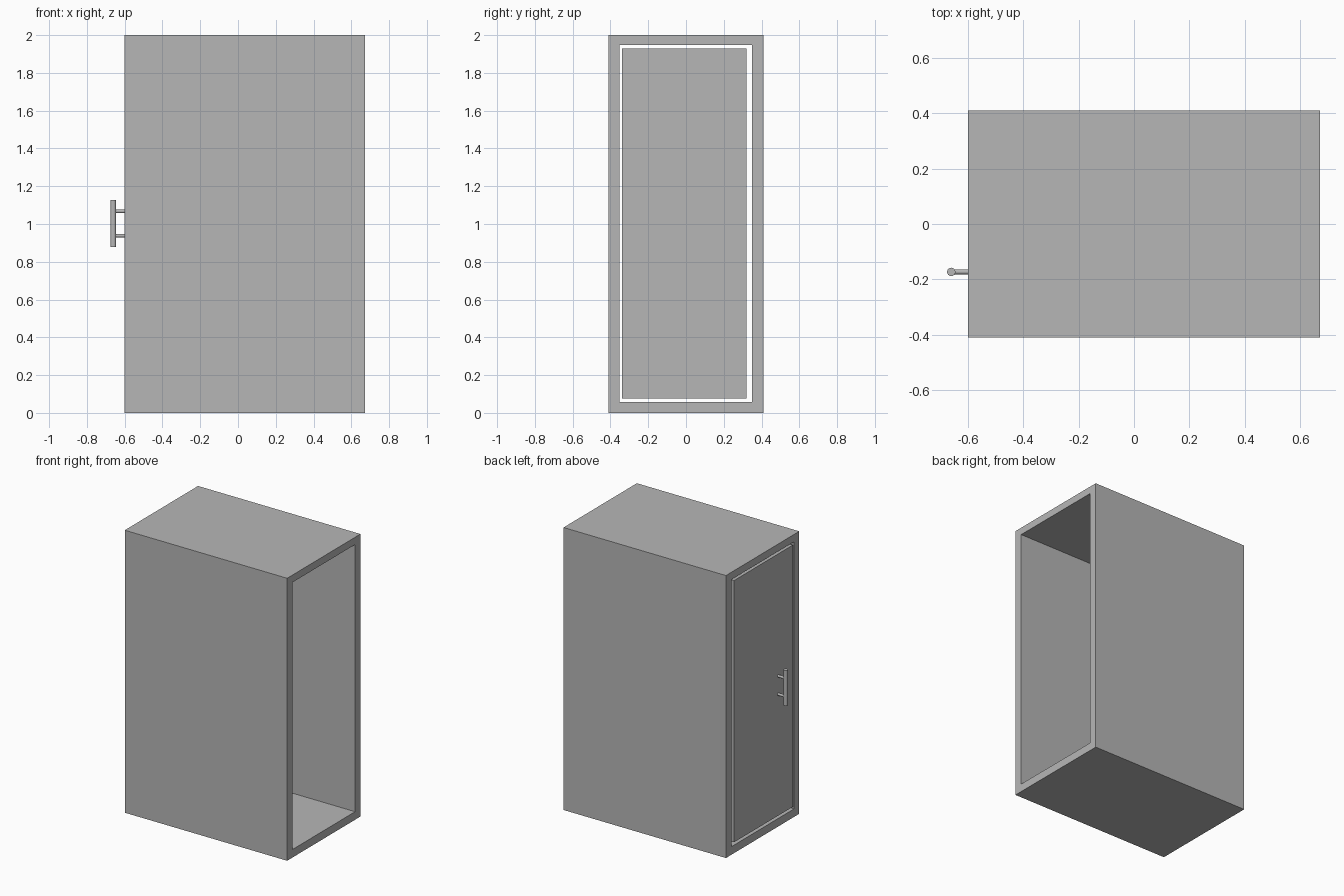
import bpy
import bmesh
import math
from mathutils import Matrix, Vector

cube = bpy.data.objects.get("Cube")
if cube:
    bpy.data.objects.remove(cube, do_unlink=True)

grey = bpy.data.materials.new("plain grey")
grey.use_nodes = True
grey.diffuse_color = (0.47, 0.47, 0.47, 1)
grey.node_tree.nodes["Principled BSDF"].inputs["Base Color"].default_value = grey.diffuse_color

X0, X1 = -0.6, 0.672      # door end and open end
HANDLE_Y, BAR_X = -0.173, -0.66


def finish(name, bm):
    bmesh.ops.recalc_face_normals(bm, faces=bm.faces)
    mesh = bpy.data.meshes.new(name)
    bm.to_mesh(mesh)
    bm.free()
    mesh.materials.append(grey)
    obj = bpy.data.objects.new(name, mesh)
    bpy.context.collection.objects.link(obj)
    return obj


def box(name, low, high):
    low, high = Vector(low), Vector(high)
    bm = bmesh.new()
    bmesh.ops.create_cube(bm, size=1)
    bmesh.ops.scale(bm, vec=high - low, verts=bm.verts)
    bmesh.ops.translate(bm, vec=(low + high) / 2, verts=bm.verts)
    return finish(name, bm)


def rod(name, start, end, radius):
    start, end = Vector(start), Vector(end)
    axis = end - start
    turn = axis.to_track_quat('Z', 'Y').to_matrix().to_4x4()
    bm = bmesh.new()
    bmesh.ops.create_cone(bm, cap_ends=True, segments=32, radius1=radius, radius2=radius,
                          depth=axis.length, matrix=Matrix.Translation((start + end) / 2) @ turn)
    obj = finish(name, bm)
    bpy.ops.object.select_all(action='DESELECT')
    obj.select_set(True)
    bpy.context.view_layer.objects.active = obj
    bpy.ops.object.shade_smooth_by_angle(angle=math.radians(40))
    return obj


# Cabinet shell: a rectangular ring extruded along x, open at both ends
def ring(bm, y0, y1, z0, z1):
    return [bm.verts.new((X0, y, z)) for y, z in ((y0, z0), (y1, z0), (y1, z1), (y0, z1))]


bm = bmesh.new()
outer = ring(bm, -0.41, 0.41, 0, 2)
inner = ring(bm, -0.352, 0.35, 0.057, 1.948)
for i in range(4):
    j = (i + 1) % 4
    bm.faces.new((outer[i], outer[j], inner[j], inner[i]))
side = bmesh.ops.extrude_face_region(bm, geom=bm.faces[:], use_keep_orig=True)
moved = [v for v in side["geom"] if isinstance(v, bmesh.types.BMVert)]
bmesh.ops.translate(bm, vec=(X1 - X0, 0, 0), verts=moved)
finish("cabinet_shell", bm)

# Door, flush with the shell and surrounded by a narrow gap
box("door", (X0, -0.339, 0.077), (X0 + 0.04, 0.32, 1.93))

# Bar handle on two posts
rod("handle_bar", (BAR_X, HANDLE_Y, 0.878), (BAR_X, HANDLE_Y, 1.128), 0.015)
for name, z in (("lower_handle_post", 0.938), ("upper_handle_post", 1.067)):
    rod(name, (BAR_X, HANDLE_Y, z), (X0 + 0.005, HANDLE_Y, z), 0.009)
